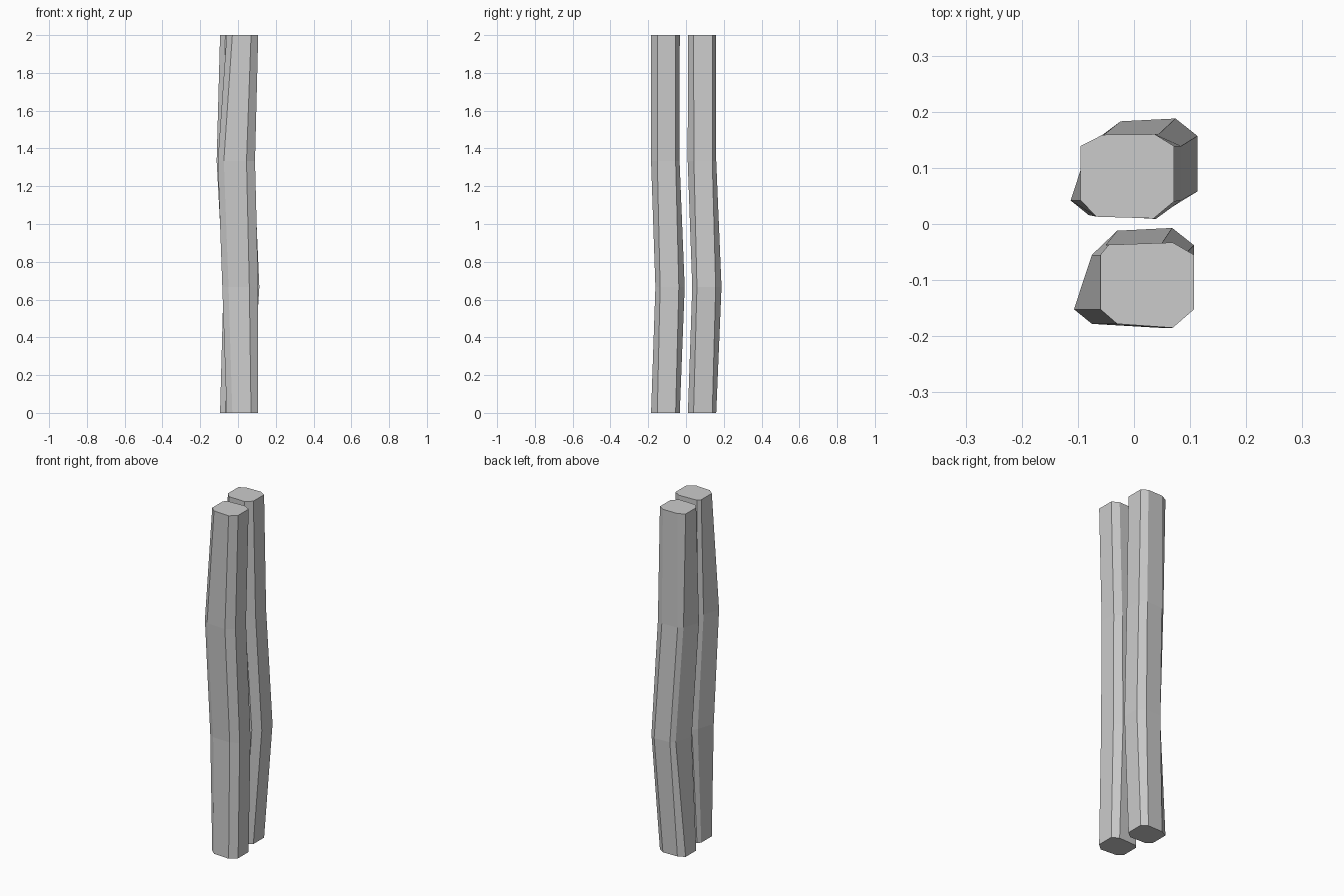
import bpy
import bmesh

cube = bpy.data.objects.get("Cube")
if cube:
    bpy.data.objects.remove(cube, do_unlink=True)

# Single stone-grey colour
grey = bpy.data.materials.new("plain_grey")
grey.use_nodes = True
colour = (0.6, 0.6, 0.6, 1.0)
grey.diffuse_color = colour
grey.node_tree.nodes["Principled BSDF"].inputs["Base Color"].default_value = colour

# Eight-sided cross-sections, counter-clockwise from the left front corner
FRONT_END = [(-.06, -.152), (-.03, -.178), (.069, -.185), (.107, -.152),
             (.107, -.055), (.069, -.033), (-.045, -.037), (-.06, -.055)]
BACK_END = [(-.095, .042), (-.067, .013), (.035, .01), (.071, .04),
            (.071, .139), (.037, .16), (-.056, .159), (-.095, .139)]
LOWER_BEND = [(-.083, -.137), (-.05, -.157), (.06, -.162), (.107, -.137),
              (.107, -.038), (.068, -.007), (-.03, -.012), (-.05, -.037)]
UPPER_BEND = [(-.107, -.152), (-.075, -.178), (.045, -.185), (.09, -.152),
              (.09, -.055), (.05, -.034), (-.05, -.037), (-.075, -.055)]


def shifted(ring, dx, dy):
    return [(x + dx, y + dy) for x, y in ring]


def make_log(name, rings):
    """Loft a crooked pole through evenly spaced rings and cap both ends."""
    bm = bmesh.new()
    step = 2 / (len(rings) - 1)
    loops = [[bm.verts.new((x, y, level * step)) for x, y in ring]
             for level, ring in enumerate(rings)]
    for low, high in zip(loops, loops[1:]):
        for i in range(len(low)):
            j = (i + 1) % len(low)
            bm.faces.new((low[i], low[j], high[j], high[i]))
    bm.faces.new(loops[0][::-1])
    bm.faces.new(loops[-1])
    bmesh.ops.recalc_face_normals(bm, faces=bm.faces)
    mesh = bpy.data.meshes.new(name)
    bm.to_mesh(mesh)
    bm.free()
    mesh.materials.append(grey)
    log = bpy.data.objects.new(name, mesh)
    bpy.context.collection.objects.link(log)
    return log


# Two upright crooked poles standing side by side
make_log("front_pole", [FRONT_END, LOWER_BEND, UPPER_BEND, FRONT_END])
make_log("back_pole", [BACK_END, shifted(LOWER_BEND, .006, .195),
                       shifted(UPPER_BEND, -.006, .194), BACK_END])
